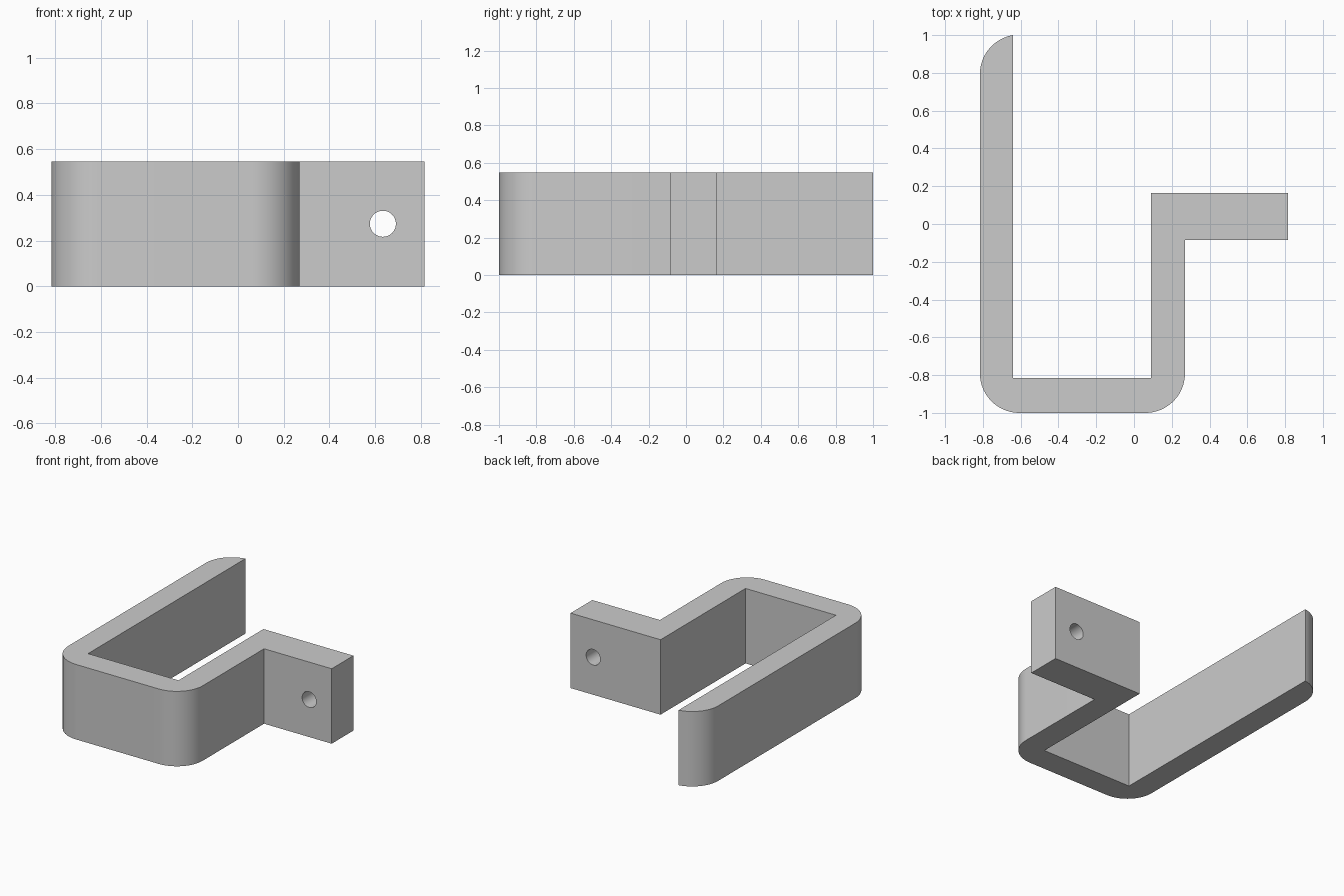
import bpy, bmesh
from math import cos, sin, radians, asin, degrees

cube = bpy.data.objects.get("Cube")
if cube:
    bpy.data.objects.remove(cube)

HEIGHT = 0.547
RADIUS = 0.21
LEFT, INNER_LEFT = -0.816, -0.64
INNER_RIGHT, RIGHT, FOOT_END = 0.09, 0.27, 0.816
FOOT_FRONT, FOOT_BACK = -0.085, 0.165

grey = bpy.data.materials.new("plain grey")
grey.use_nodes = True
colour = (0.6, 0.6, 0.6, 1)
grey.diffuse_color = colour
grey.node_tree.nodes["Principled BSDF"].inputs["Base Color"].default_value = colour


def arc(cx, cy, start, end, steps=20):
    angles = [radians(start + (end - start) * i / steps) for i in range(steps + 1)]
    return [(cx + RADIUS * cos(a), cy + RADIUS * sin(a)) for a in angles]


# Hook outline: rounded tip, long arm, rounded base, short arm, foot
centre_x = LEFT + RADIUS
tip_angle = 90 + degrees(asin((centre_x - INNER_LEFT) / RADIUS))
tip_y = 1 - RADIUS * sin(radians(tip_angle))
outline = arc(centre_x, tip_y, tip_angle, 180)
outline += arc(centre_x, RADIUS - 1, 180, 270)
outline += arc(RIGHT - RADIUS, RADIUS - 1, 270, 360)
outline += [(RIGHT, FOOT_FRONT), (FOOT_END, FOOT_FRONT), (FOOT_END, FOOT_BACK),
            (INNER_RIGHT, FOOT_BACK), (INNER_RIGHT, -0.815), (INNER_LEFT, -0.815)]

# Extrude the outline into the bracket
bm = bmesh.new()
base = bm.faces.new([bm.verts.new((x, y, 0)) for x, y in outline])
top = bmesh.ops.extrude_face_region(bm, geom=[base])["geom"]
bmesh.ops.translate(bm, vec=(0, 0, HEIGHT),
                    verts=[v for v in top if isinstance(v, bmesh.types.BMVert)])
bmesh.ops.recalc_face_normals(bm, faces=bm.faces)
mesh = bpy.data.meshes.new("hook_bracket")
bm.to_mesh(mesh)
bm.free()
mesh.materials.append(grey)
bracket = bpy.data.objects.new("hook_bracket", mesh)
bpy.context.collection.objects.link(bracket)

# Screw hole through the foot
bpy.ops.mesh.primitive_cylinder_add(vertices=48, radius=0.057, depth=0.5,
                                    location=(0.634, 0.04, HEIGHT / 2),
                                    rotation=(radians(90), 0, 0))
cutter = bpy.context.object
cutter.name = "screw_hole_cutter"
cutter.data.materials.append(grey)
cutter.hide_render = True
cutter.hide_viewport = True

hole = bracket.modifiers.new("screw_hole", "BOOLEAN")
hole.operation = "DIFFERENCE"
hole.solver = "EXACT"
hole.object = cutter

# Apply the cut, then smooth the curves while keeping edges sharp
bpy.ops.object.select_all(action="DESELECT")
bracket.select_set(True)
bpy.context.view_layer.objects.active = bracket
bpy.ops.object.modifier_apply(modifier=hole.name)
bpy.data.objects.remove(cutter)
bpy.ops.object.shade_smooth_by_angle(angle=radians(30))
